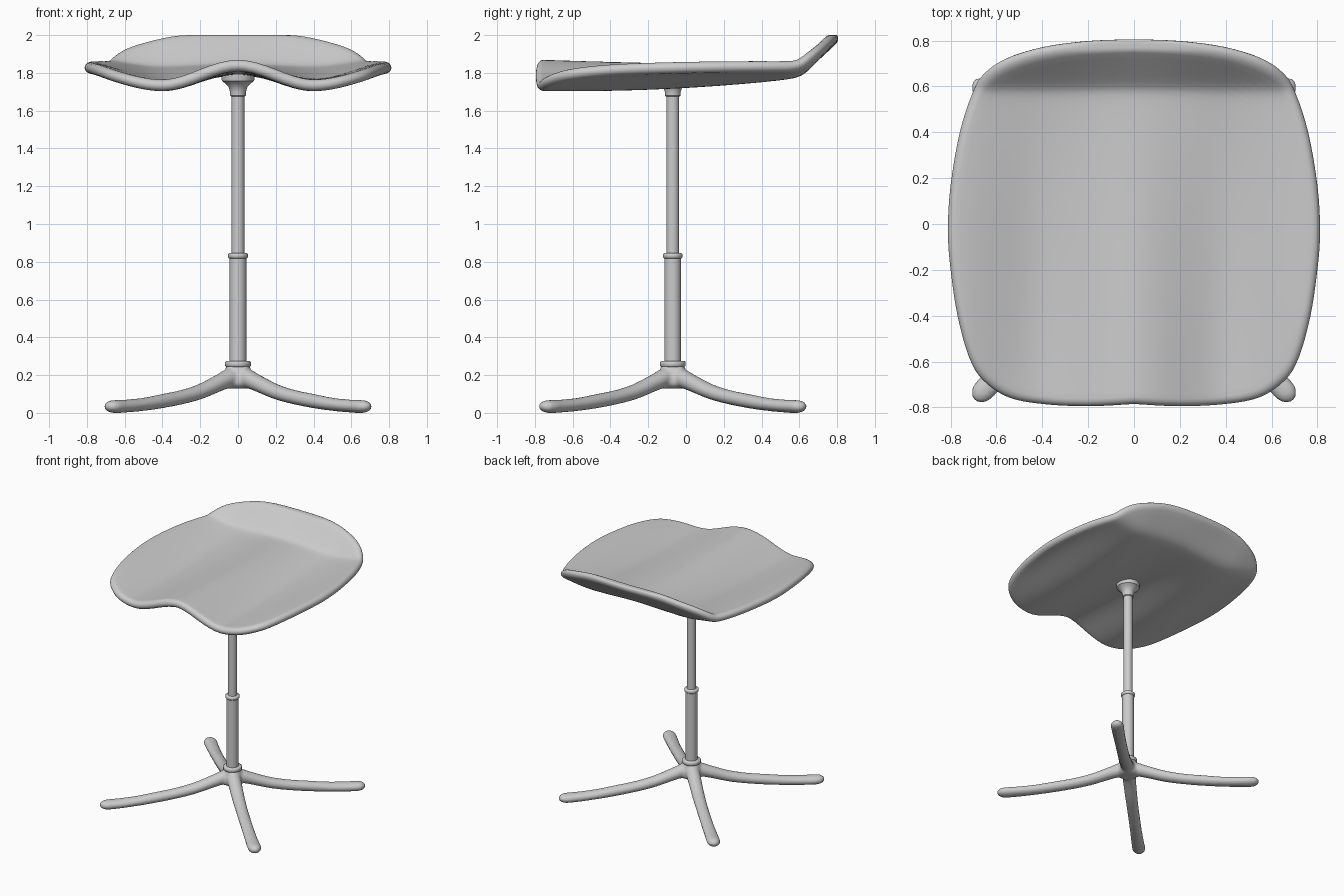
import bpy, bmesh, math
from mathutils import Vector, Matrix

if "Cube" in bpy.data.objects:
    bpy.data.objects.remove(bpy.data.objects["Cube"])

grey = bpy.data.materials.new("light grey")
grey.diffuse_color = (0.6, 0.6, 0.6, 1)
grey.use_nodes = True
grey.node_tree.nodes["Principled BSDF"].inputs["Base Color"].default_value = grey.diffuse_color
AXIS_Y = -0.07          # the column sits slightly in front of the seat centre


def spline(pts, n):
    """Catmull-Rom samples through tuples of any size."""
    p = [pts[0]] + list(pts) + [pts[-1]]
    out = []
    for i in range(1, len(p) - 2):
        for k in range(n):
            t = k / n
            out.append(tuple(
                0.5 * (2 * b + (c - a) * t + (2 * a - 5 * b + 4 * c - d) * t * t
                       + (3 * b - a - 3 * c + d) * t ** 3)
                for a, b, c, d in zip(p[i - 1], p[i], p[i + 1], p[i + 2])))
    return out + [tuple(pts[-1])]


def skin(bm, rings):
    """Join rings of points with quads and close both ends."""
    vs = [[bm.verts.new(p) for p in ring] for ring in rings]
    n = len(vs[0])
    for a, b in zip(vs, vs[1:]):
        for i in range(n):
            j = (i + 1) % n
            bm.faces.new((a[i], a[j], b[j], b[i]))
    for ring in (vs[0], vs[-1]):
        c = bm.verts.new(sum((v.co for v in ring), Vector()) / n)
        for i in range(n):
            bm.faces.new((ring[i], ring[(i + 1) % n], c))


def circle(r, z, n=40):
    return [Vector((r * math.cos(2 * math.pi * i / n),
                    AXIS_Y + r * math.sin(2 * math.pi * i / n), z)) for i in range(n)]


def finish(bm, name, angle=None):
    bmesh.ops.recalc_face_normals(bm, faces=bm.faces)
    me = bpy.data.meshes.new(name)
    bm.to_mesh(me)
    bm.free()
    ob = bpy.data.objects.new(name, me)
    bpy.context.collection.objects.link(ob)
    me.materials.append(grey)
    bpy.ops.object.select_all(action='DESELECT')
    ob.select_set(True)
    bpy.context.view_layer.objects.active = ob
    if angle:
        bpy.ops.object.shade_smooth_by_angle(angle=math.radians(angle))
    else:
        bpy.ops.object.shade_smooth()
    return ob


def lathe(name, profile, angle=40):
    bm = bmesh.new()
    skin(bm, [circle(r, z) for r, z in profile])
    return finish(bm, name, angle)


# Seat: saddle-shaped middle surface with two wells and a raised back lip
def seat_z(x, y):
    ridge = 1.848 - 0.02 * y + 0.01 * y * y
    well = 1.78 + 0.0558 * y + 0.0458 * y * y
    edge = 1.858 + 0.02 * y - 0.08 * max(0, -y - 0.3) ** 2
    u = min(abs(x) / 0.4, 2)
    a, b, t = (ridge, well, u) if u < 1 else (well, edge, u - 1)
    z = a + (b - a) * t * t * (3 - 2 * t)
    k = y - 0.6
    return z - 0.03 + 0.95 * (k + math.sqrt(k * k + 0.0009)) / 2


def seat_point(x, y, h):
    e = 0.004
    n = Vector(((seat_z(x - e, y) - seat_z(x + e, y)) / (2 * e),
                (seat_z(x, y - e) - seat_z(x, y + e)) / (2 * e), 1)).normalized()
    p = Vector((x, y, seat_z(x, y))) + n * h
    p.z = min(p.z, 2.0)
    return p


half = spline([(0, -.785), (.2, -.795), (.4, -.785), (.55, -.755), (.66, -.68),
               (.72, -.58), (.77, -.4), (.8, -.2), (.812, -.03), (.8, .17),
               (.76, .4), (.705, .57), (.655, .65), (.56, .715), (.4, .765),
               (.2, .792), (0, .8)], 4)
outline = half + [(-x, y) for x, y in half[-2:0:-1]]
flat = [(0.02 + 0.94 * i / 30, 0.03) for i in range(30)]
rim = [(0.96 + 0.04 * math.cos(a), 0.03 * math.sin(a))
       for a in [math.pi * (0.5 - i / 10) for i in range(11)]]
section = flat + rim + [(r, -h) for r, h in reversed(flat)]
bm = bmesh.new()
skin(bm, [[seat_point(x * r, y * r, h) for x, y in outline] for r, h in section])
finish(bm, "seat")

# Column: flared seat mount, pole, lower tube and two collars
lathe("seat_mount", [(.036, 1.675), (.041, 1.68), (.042, 1.70), (.05, 1.725),
                     (.068, 1.745), (.085, 1.757), (.088, 1.77), (.088, 1.80)])
lathe("pole", [(.034, .80), (.034, 1.72)])
lathe("lower_tube", [(.044, .24), (.044, .83)])
for name, r, z0, z1 in (("upper_collar", .052, .818, .846),
                        ("lower_collar", .068, .243, .275)):
    c = 0.006
    lathe(name, [(r - c, z0), (r, z0 + c), (r, z1 - c), (r - c, z1)], 60)

# Base: four curved legs blended into a hub
stations = spline([(0, .05, .135, .235), (.07, .052, .13, .235), (.14, .05, .113, .207),
                   (.28, .047, .072, .155), (.42, .045, .045, .122), (.57, .045, .024, .10),
                   (.71, .046, .01, .08), (.85, .049, .001, .07), (.93, .05, -.001, .068),
                   (.965, .038, .007, .061), (.985, .015, .022, .046)], 4)
bm = bmesh.new()
for k in range(4):
    turn = Matrix.Translation((0, AXIS_Y, 0)) @ Matrix.Rotation(math.pi * (0.25 + k / 2), 4, 'Z')
    skin(bm, [[turn @ Vector((s, w * math.cos(a), (lo + hi) / 2 + (hi - lo) / 2 * math.sin(a)))
               for a in [2 * math.pi * i / 20 for i in range(20)]]
              for s, w, lo, hi in stations])
skin(bm, [circle(r, z) for r, z in ((.06, .128), (.085, .15), (.082, .19), (.07, .225), (.06, .256))])
base = finish(bm, "base")
mod = base.modifiers.new("blend", 'REMESH')
mod.mode = 'VOXEL'
mod.voxel_size = 0.009
mod.use_smooth_shade = True
mod = base.modifiers.new("soften", 'SMOOTH')
mod.factor = 0.5
mod.iterations = 12
